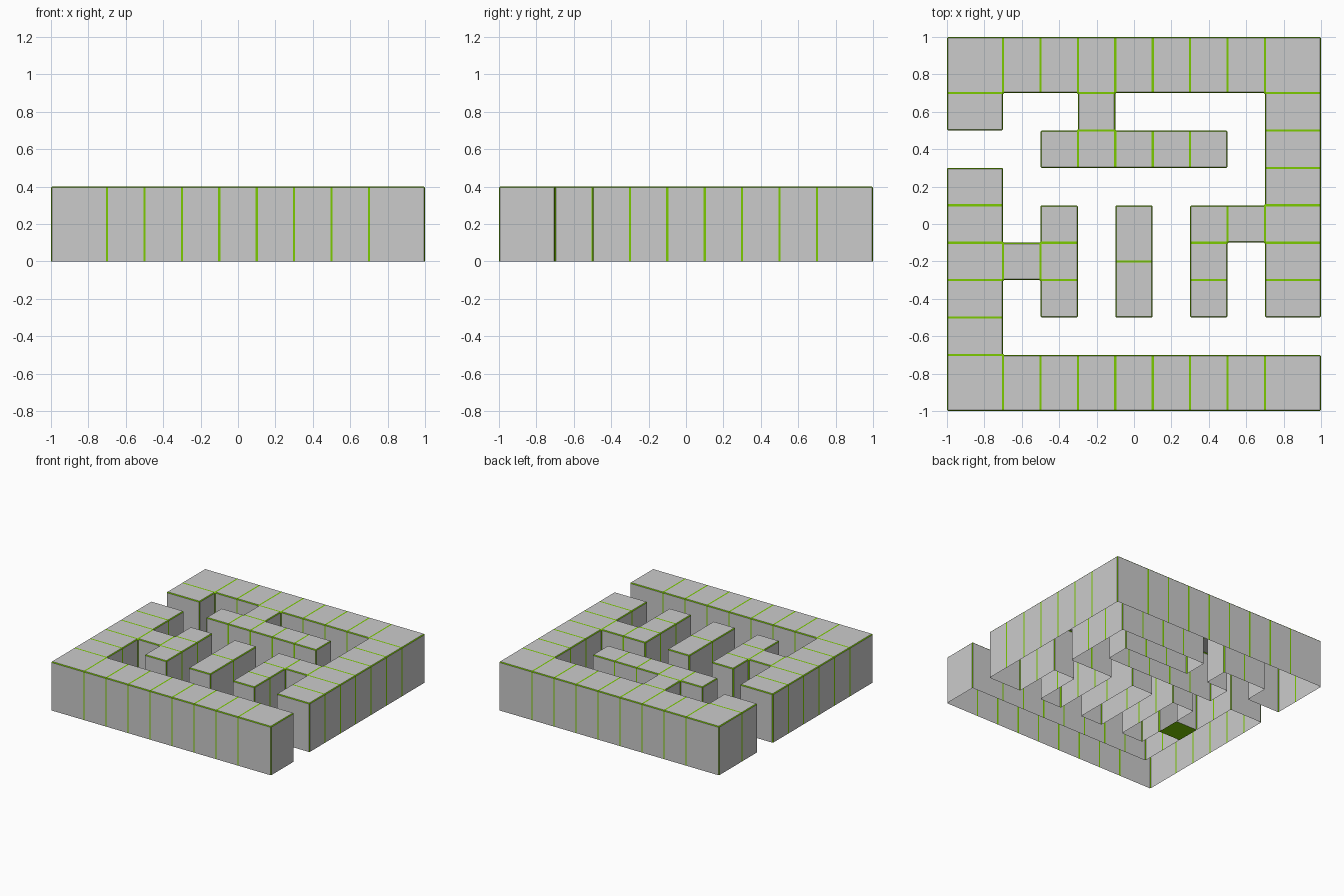
import bpy, bmesh

if "Cube" in bpy.data.objects:
    bpy.data.objects.remove(bpy.data.objects["Cube"])

H, TRIM = 0.4, 0.006
LINES = [-1, -.7, -.5, -.3, -.1, .1, .3, .5, .7, 1]
# maze plan, back row first
PLAN = ["#########",
        "#..#....#",
        "..#####.#",
        "#.......#",
        "#.#...###",
        "###...#.#",
        "#.#...#.#",
        "#........",
        "#########"]

green = bpy.data.materials.new("green_trim")
green.diffuse_color = (0.2, 0.6, 0.0, 1)
green.use_nodes = True
green.node_tree.nodes["Principled BSDF"].inputs["Base Color"].default_value = green.diffuse_color


def add_object(name, bm, mat=None):
    me = bpy.data.meshes.new(name)
    bm.to_mesh(me)
    bm.free()
    if mat:
        me.materials.append(mat)
    ob = bpy.data.objects.new(name, me)
    bpy.context.collection.objects.link(ob)
    return ob


def build_shell():
    """Open-bottomed wall cells with every edge bevelled into a thin strip."""
    bm = bmesh.new()
    cache = {}

    def vert(x, y, z):
        key = (round(x, 3), round(y, 3), z)
        if key not in cache:
            cache[key] = bm.verts.new(key)
        return cache[key]

    rects = [(LINES[c], LINES[8 - r], LINES[c + 1], LINES[9 - r])
             for r, row in enumerate(PLAN) for c, ch in enumerate(row) if ch == "#"]
    # free-standing middle block is split in two
    rects += [(-.1, -.5, .1, -.2), (-.1, -.2, .1, .1)]
    for x0, y0, x1, y1 in rects:
        bm.faces.new([vert(x0, y0, H), vert(x1, y0, H), vert(x1, y1, H), vert(x0, y1, H)])
    # side walls below the outline of the tops
    for e in [e for e in bm.edges if e.is_boundary]:
        loop = e.link_loops[0]
        a, b = loop.vert, loop.link_loop_next.vert
        bm.faces.new([b, a, vert(a.co.x, a.co.y, 0), vert(b.co.x, b.co.y, 0)])
    bmesh.ops.bevel(bm, geom=[e for e in bm.edges if not e.is_boundary],
                    offset=TRIM, offset_type='OFFSET', segments=1, profile=0.5,
                    affect='EDGES', clamp_overlap=False, material=1)
    return bm


# grey wall panels and green edge strips
for name, index, mat in (("maze_walls", 0, None), ("edge_trim", 1, green)):
    bm = build_shell()
    bmesh.ops.delete(bm, geom=[f for f in bm.faces if f.material_index != index], context='FACES')
    for f in bm.faces:
        f.material_index = 0
    add_object(name, bm, mat)

# single closed base under the left connector
bm = bmesh.new()
bm.faces.new([bm.verts.new((x, y, 0)) for x, y in
              ((-.7, -.3), (-.7, -.1), (-.5, -.1), (-.5, -.3))])
add_object("connector_base", bm, green)
